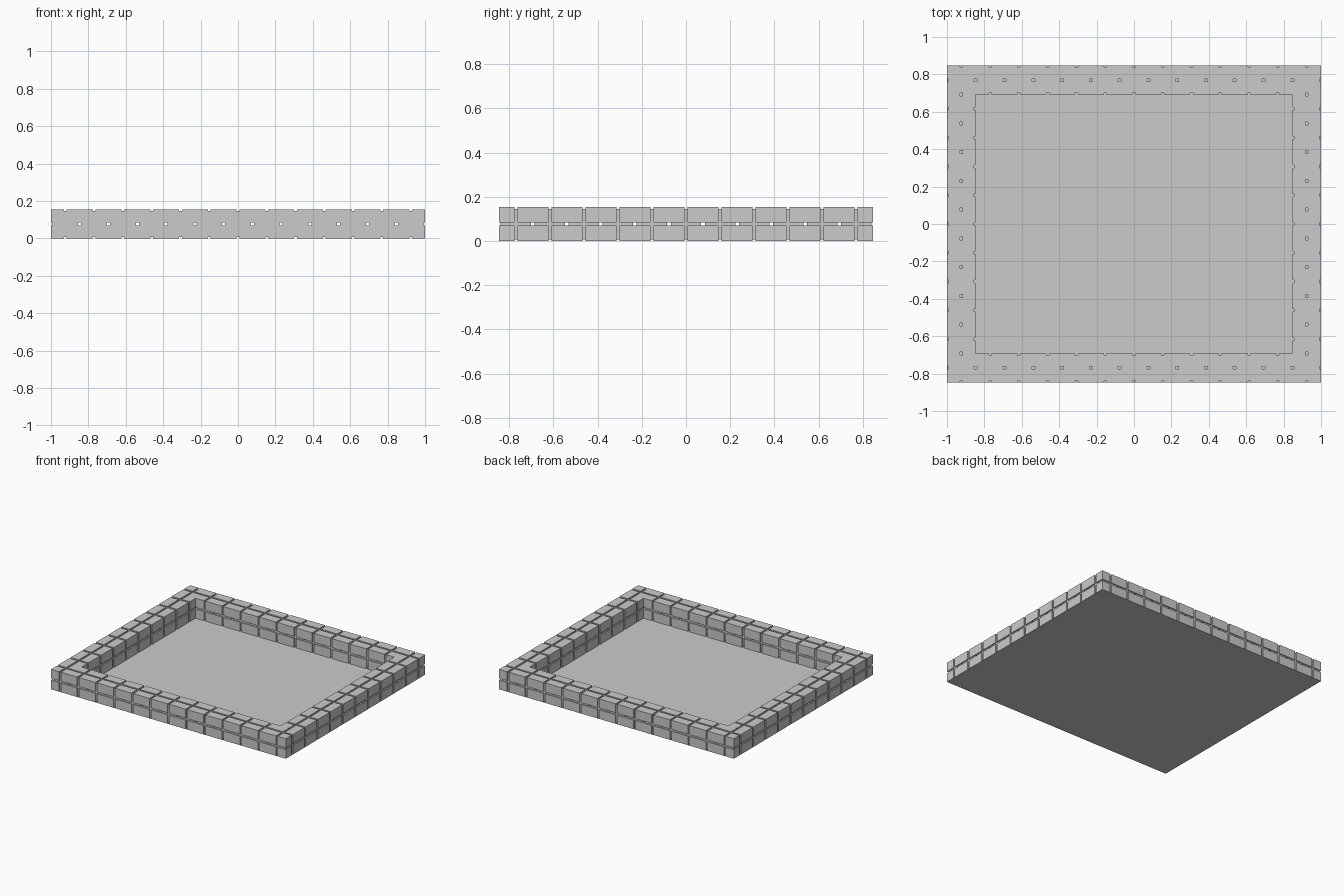
import bpy, bmesh, math
from itertools import product

if "Cube" in bpy.data.objects:
    bpy.data.objects.remove(bpy.data.objects["Cube"])

NX, NY = 13, 11
S = 2 / NX            # block size
H = S / 2
G = 0.014             # groove width
D = 0.008             # groove depth


def grooved_block_mesh():
    """Cube with a cross-shaped groove on each of its six faces."""
    c = [-H, -H + D, -G / 2, G / 2, H - D, H]

    def filled(i):
        if min(i) < 0 or max(i) > 4:
            return False
        # outer layer is removed along the midlines
        return not (2 in i and (0 in i or 4 in i))

    bm = bmesh.new()
    for i in product(range(5), repeat=3):
        if not filled(i):
            continue
        for axis, side in product(range(3), (0, 1)):
            n = list(i)
            n[axis] += 1 if side else -1
            if filled(n):
                continue
            a, b = (axis + 1) % 3, (axis + 2) % 3
            verts = []
            for da, db in ((0, 0), (1, 0), (1, 1), (0, 1)):
                p = list(i)
                p[axis] += side
                p[a] += da
                p[b] += db
                verts.append(bm.verts.new([c[k] for k in p]))
            bm.faces.new(verts if side else verts[::-1])
    bmesh.ops.remove_doubles(bm, verts=bm.verts, dist=1e-5)
    bmesh.ops.dissolve_limit(bm, angle_limit=math.radians(1),
                             verts=bm.verts, edges=bm.edges)
    me = bpy.data.meshes.new("wall_block")
    bm.to_mesh(me)
    bm.free()
    return me


# Ring of wall blocks
block = grooved_block_mesh()
for ix, iy in product(range(NX), range(NY)):
    if ix in (0, NX - 1) or iy in (0, NY - 1):
        ob = bpy.data.objects.new("wall_block", block)
        ob.location = ((ix - (NX - 1) / 2) * S, (iy - (NY - 1) / 2) * S, H)
        bpy.context.collection.objects.link(ob)

# Flat floor sheet under the whole ring
bpy.ops.mesh.primitive_plane_add(size=1, location=(0, 0, 0))
floor = bpy.context.object
floor.name = "floor"
floor.scale = (NX * S, NY * S, 1)
